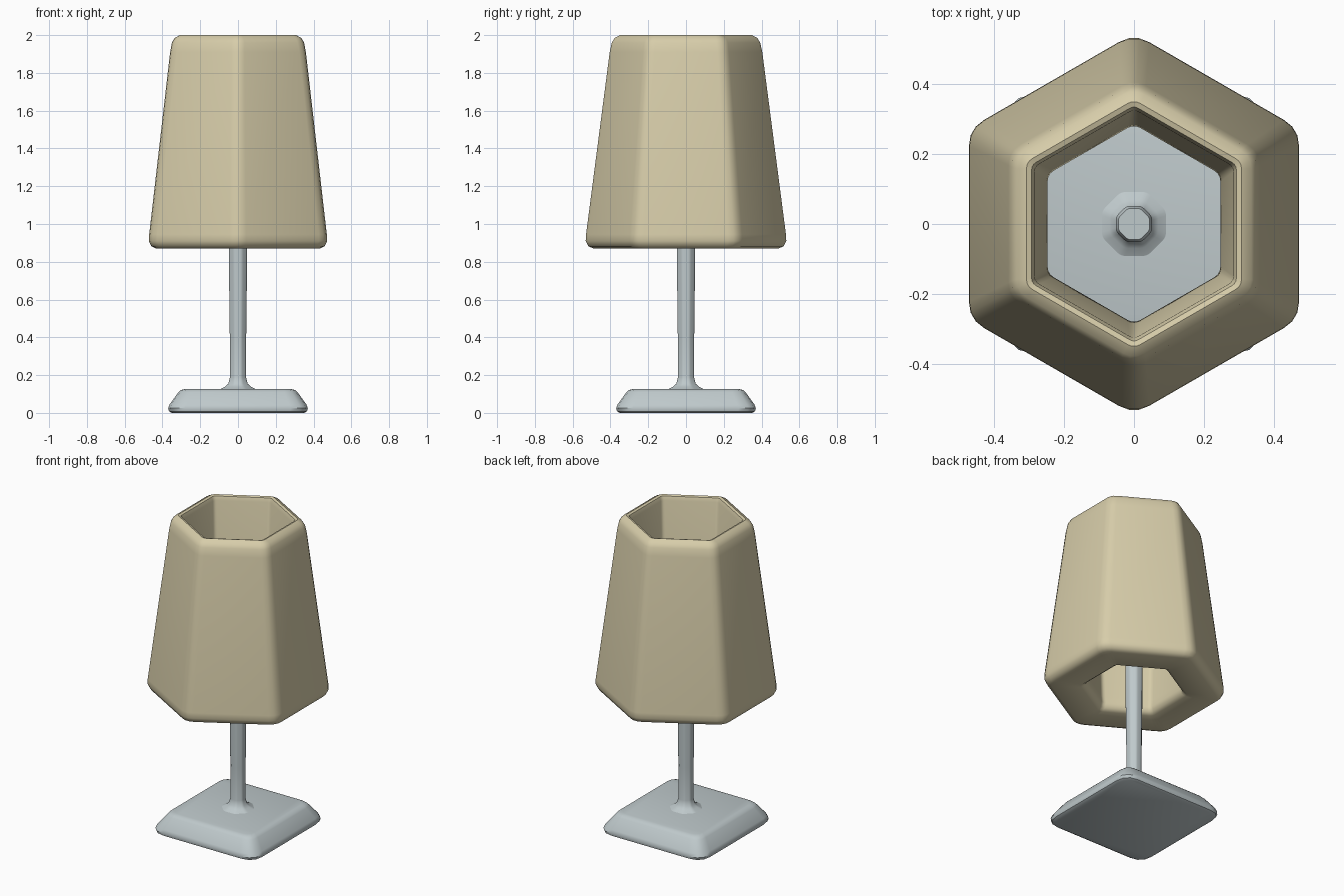
import bpy, bmesh, math
from mathutils import Vector

if "Cube" in bpy.data.objects:
    bpy.data.objects.remove(bpy.data.objects["Cube"])


def material(name, rgb):
    m = bpy.data.materials.new(name)
    m.diffuse_color = (*rgb, 1)
    m.use_nodes = True
    m.node_tree.nodes["Principled BSDF"].inputs["Base Color"].default_value = m.diffuse_color
    return m


CREAM = material("cream fabric", (0.68, 0.61, 0.40))
STEEL = material("pale steel", (0.52, 0.585, 0.60))


def ring(sides, radius, cut, start):
    """Regular polygon whose corners are rounded over the length cut."""
    corners = [Vector((math.cos(start + math.tau * i / sides),
                       math.sin(start + math.tau * i / sides))) * radius
               for i in range(sides)]
    points = []
    for i, c in enumerate(corners):
        a = c + (corners[i - 1] - c).normalized() * cut
        b = c + (corners[(i + 1) % sides] - c).normalized() * cut
        points += [a * (1 - t) ** 2 + c * 2 * t * (1 - t) + b * t * t
                   for t in (0, 1 / 3, 2 / 3, 1)]
    return points


def loft(name, profile, sides, start, mat, closed=False):
    """Skin rounded polygons along (radius, z, corner cut) rows."""
    bm = bmesh.new()
    rows = [[bm.verts.new((p.x, p.y, z)) for p in ring(sides, r, cut, start)]
            for r, z, cut in profile]
    n = len(rows[0])
    pairs = list(zip(rows, rows[1:]))
    if closed:
        pairs.append((rows[-1], rows[0]))
    else:
        bm.faces.new(rows[0][::-1])
        bm.faces.new(rows[-1])
    for lo, hi in pairs:
        for i in range(n):
            j = (i + 1) % n
            bm.faces.new((lo[i], lo[j], hi[j], hi[i]))
    bmesh.ops.recalc_face_normals(bm, faces=bm.faces)
    mesh = bpy.data.meshes.new(name)
    bm.to_mesh(mesh)
    bm.free()
    mesh.materials.append(mat)
    obj = bpy.data.objects.new(name, mesh)
    bpy.context.collection.objects.link(obj)
    bpy.ops.object.select_all(action='DESELECT')
    obj.select_set(True)
    bpy.context.view_layer.objects.active = obj
    bpy.ops.object.shade_smooth_by_angle(angle=math.radians(40))
    return obj


# Thick hexagonal shade: outside wall, rounded rims, inside wall
loft("lamp_shade", [
    (0.32, 0.875, 0.02), (0.50, 0.87, 0.04), (0.53, 0.882, 0.05),
    (0.545, 0.91, 0.05), (0.543, 0.945, 0.05), (0.415, 1.91, 0.04),
    (0.404, 1.96, 0.04), (0.387, 1.985, 0.035), (0.355, 2.0, 0.02),
    (0.338, 1.995, 0.015), (0.328, 1.97, 0.015), (0.29, 0.96, 0.02),
    (0.285, 0.92, 0.02), (0.295, 0.89, 0.02)],
    6, math.pi / 2, CREAM, closed=True)

# Square base with sloping sides; radii are half widths times root two
Q = math.sqrt(2)
loft("base", [
    (0.35 * Q, 0.0, 0.08), (0.365 * Q, 0.008, 0.09), (0.37 * Q, 0.025, 0.09),
    (0.362 * Q, 0.045, 0.09), (0.315 * Q, 0.11, 0.07),
    (0.303 * Q, 0.121, 0.06), (0.28 * Q, 0.127, 0.05)],
    4, math.pi / 4, STEEL)

# Slim stem flaring into the base
loft("stem", [
    (0.11, 0.122, 0.015), (0.075, 0.138, 0.012), (0.055, 0.155, 0.01),
    (0.046, 0.19, 0.008), (0.047, 0.4, 0.008), (0.053, 0.87, 0.01),
    (0.056, 1.28, 0.01), (0.048, 1.3, 0.008)],
    8, math.pi / 8, STEEL)
